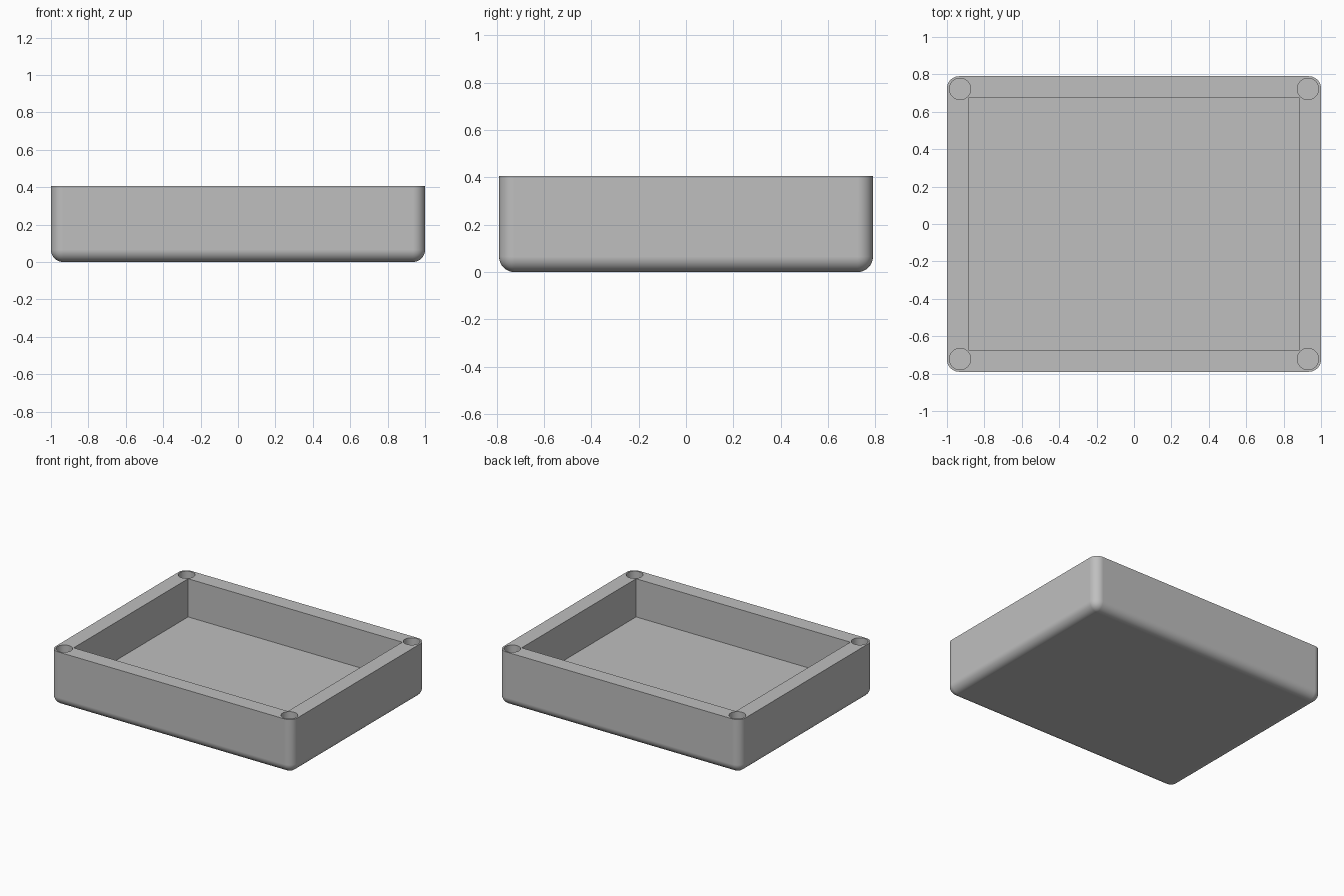
import bpy
import bmesh
from mathutils import Matrix, Vector

old = bpy.data.objects.get("Cube")
if old:
    bpy.data.objects.remove(old, do_unlink=True)

HALF_X, HALF_Y, HEIGHT = 1.0, 0.79, 0.405
FILLET = 0.065
CAVITY_X, CAVITY_Y, FLOOR = 0.885, 0.675, 0.12
HOLE_X, HOLE_Y, HOLE_R = 0.93, 0.722, 0.057


def add_box(bm, hx, hy, z0, z1):
    m = Matrix.Translation((0, 0, (z0 + z1) / 2)) @ Matrix.Diagonal((2 * hx, 2 * hy, z1 - z0, 1))
    bmesh.ops.create_cube(bm, size=1, matrix=m)


def make_object(bm, name):
    mesh = bpy.data.meshes.new(name)
    bm.to_mesh(mesh)
    bm.free()
    obj = bpy.data.objects.new(name, mesh)
    bpy.context.collection.objects.link(obj)
    return obj


# Outer block, rounded on every edge except the rim
bm = bmesh.new()
add_box(bm, HALF_X, HALF_Y, 0, HEIGHT)
round_edges = [e for e in bm.edges if min(v.co.z for v in e.verts) < HEIGHT / 2]
bmesh.ops.bevel(bm, geom=round_edges, offset=FILLET, segments=10, profile=0.5, affect='EDGES')
tray = make_object(bm, "tray_body")

# Cutter: rectangular cavity and four corner screw holes
bm = bmesh.new()
top = HEIGHT + 0.1
add_box(bm, CAVITY_X, CAVITY_Y, FLOOR, top)
for sx in (-1, 1):
    for sy in (-1, 1):
        centre = Vector((sx * HOLE_X, sy * HOLE_Y, (FLOOR + top) / 2))
        bmesh.ops.create_cone(bm, cap_ends=True, segments=48, radius1=HOLE_R, radius2=HOLE_R,
                              depth=top - FLOOR, matrix=Matrix.Translation(centre))
cutter = make_object(bm, "cavity_cutter")
cutter.hide_render = True

# Cut the tray, then drop the cutter
cut = tray.modifiers.new("cut", 'BOOLEAN')
cut.operation = 'DIFFERENCE'
cut.solver = 'EXACT'
cut.object = cutter
for o in bpy.context.selected_objects:
    o.select_set(False)
bpy.context.view_layer.objects.active = tray
tray.select_set(True)
bpy.ops.object.modifier_apply(modifier=cut.name)
bpy.data.objects.remove(cutter, do_unlink=True)

# Smooth fillets with crisp rims
bpy.ops.object.shade_smooth_by_angle(angle=0.6)
normals = tray.modifiers.new("weighted_normals", 'WEIGHTED_NORMAL')
normals.keep_sharp = True

# Plain grey
grey = bpy.data.materials.new("plain_grey")
grey.use_nodes = True
colour = (0.52, 0.52, 0.52, 1)
grey.diffuse_color = colour
grey.node_tree.nodes["Principled BSDF"].inputs["Base Color"].default_value = colour
tray.data.materials.clear()
tray.data.materials.append(grey)
